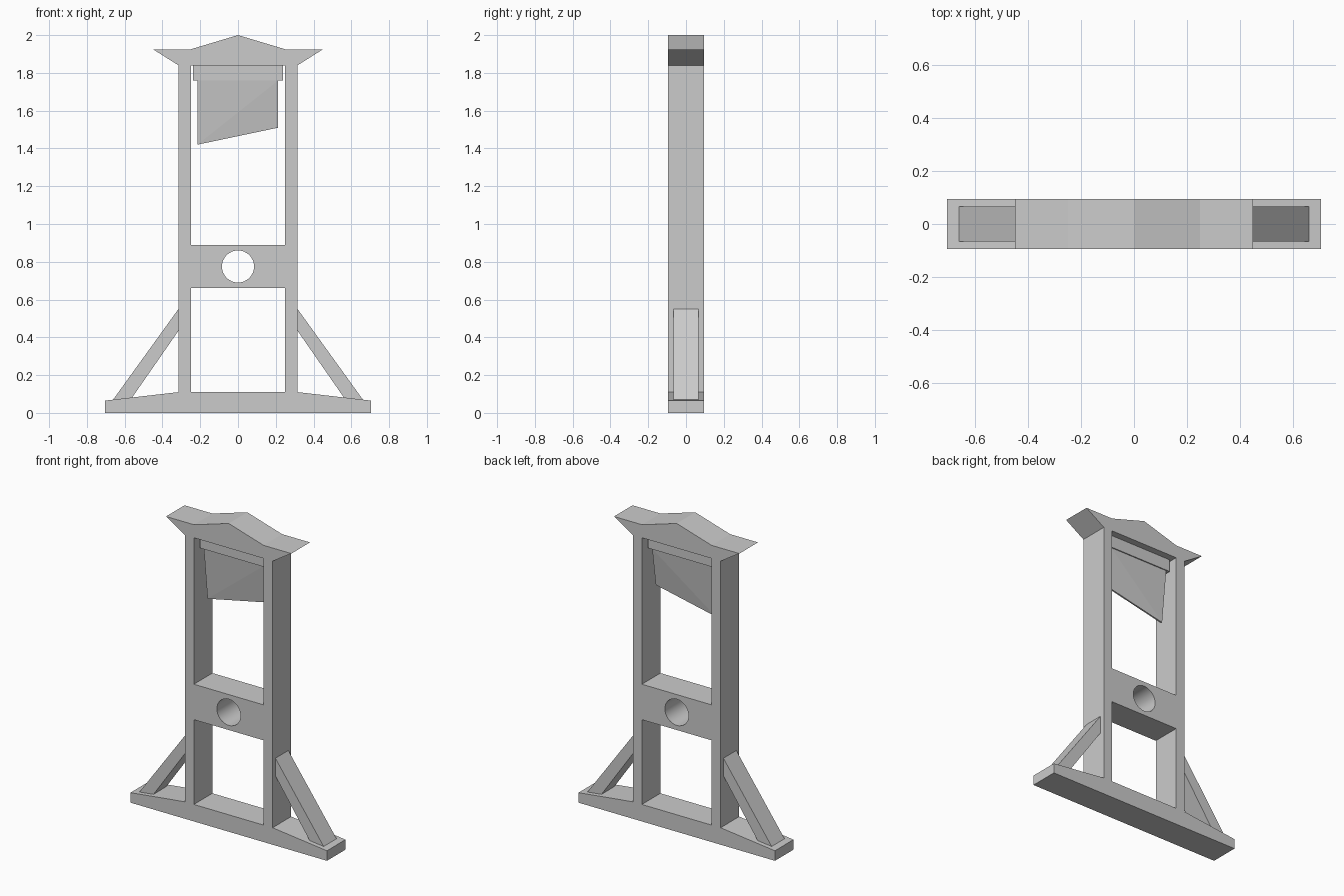
import bpy, bmesh, math
from mathutils import Matrix

if "Cube" in bpy.data.objects:
    bpy.data.objects.remove(bpy.data.objects["Cube"])


def panel(name, loops, half_depth):
    """Filled x-z outline (first loop) with holes (other loops), extruded along y."""
    curve = bpy.data.curves.new(name, 'CURVE')
    curve.dimensions = '2D'
    curve.fill_mode = 'BOTH'
    curve.extrude = half_depth
    for pts in loops:
        s = curve.splines.new('POLY')
        s.points.add(len(pts) - 1)
        for p, (x, z) in zip(s.points, pts):
            p.co = (x, z, 0, 1)
        s.use_cyclic_u = True
        s.use_smooth = False
    obj = bpy.data.objects.new(name, curve)
    bpy.context.collection.objects.link(obj)
    bpy.ops.object.select_all(action='DESELECT')
    bpy.context.view_layer.objects.active = obj
    obj.select_set(True)
    bpy.ops.object.convert(target='MESH')
    obj = bpy.context.object
    obj.name = name
    obj.data.transform(Matrix.Rotation(math.pi / 2, 4, 'X'))
    bm = bmesh.new()
    bm.from_mesh(obj.data)
    bmesh.ops.remove_doubles(bm, verts=bm.verts, dist=1e-4)
    bmesh.ops.recalc_face_normals(bm, faces=bm.faces)
    bm.to_mesh(obj.data)
    bm.free()
    return obj


def rect(x0, z0, x1, z1):
    return [(x0, z0), (x1, z0), (x1, z1), (x0, z1)]


# Frame: right half of the silhouette, mirrored, with two windows and a round hole
half = [(0.705, 0), (0.705, 0.065), (0.315, 0.11), (0.315, 1.84),
        (0.45, 1.925), (0.25, 1.925)]
outline = half + [(0, 2.0)] + [(-x, z) for x, z in reversed(half)]
hole = [(0.085 * math.cos(a), 0.775 + 0.085 * math.sin(a))
        for a in (2 * math.pi * i / 32 for i in range(32))]
frame = panel("frame", [outline, rect(-0.25, 0.11, 0.25, 0.66),
                        rect(-0.25, 0.89, 0.25, 1.84), hole], 0.095)
bpy.ops.object.shade_smooth_by_angle(angle=math.radians(14))

# Diagonal braces on both sides
brace = panel("side_braces", [[(0.315, 0.435), (0.565, 0.075),
                               (0.665, 0.065), (0.315, 0.55)]], 0.066)
brace.modifiers.new("mirror", 'MIRROR').use_axis[0] = True

# Bar that carries the blade
panel("blade_holder", [rect(-0.237, 1.76, 0.237, 1.84)], 0.05)

# Blade: slanted lower edge, tapering to a thin edge at the bottom
blade = panel("blade", [[(-0.215, 1.42), (0.213, 1.51),
                         (0.213, 1.76), (-0.215, 1.76)]], 0.043)
for v in blade.data.vertices:
    if v.co.z < 1.7:
        v.co.y *= 0.12
